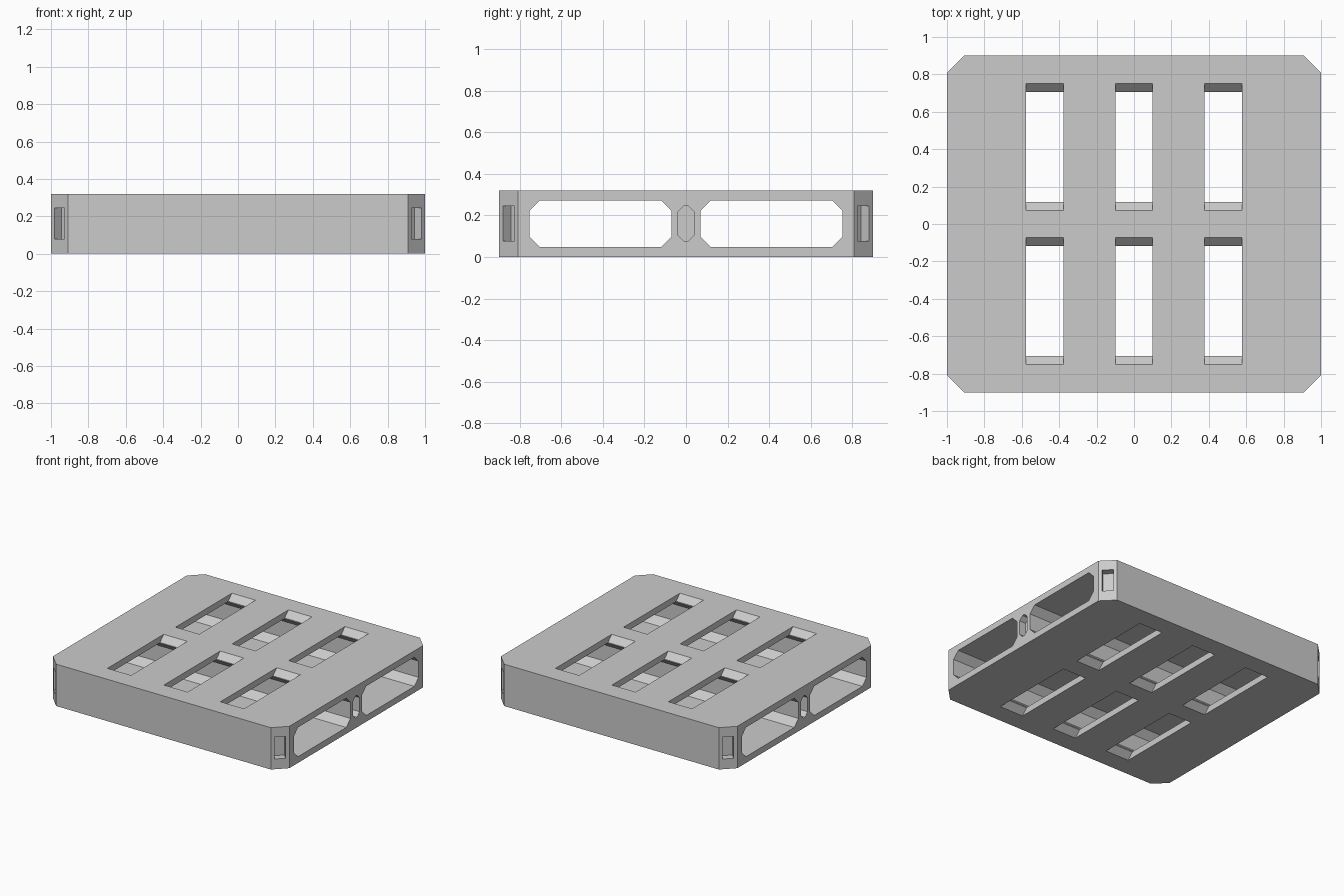
import bpy, bmesh
from mathutils import Matrix, Vector
from math import radians

if "Cube" in bpy.data.objects:
    bpy.data.objects.remove(bpy.data.objects["Cube"])

H = 0.32


def prism(name, pts, depth, place):
    """Extrude a closed 2D profile by depth; place maps (u, v, w) to world."""
    bm = bmesh.new()
    lo = [bm.verts.new(place(u, v, 0)) for u, v in pts]
    hi = [bm.verts.new(place(u, v, depth)) for u, v in pts]
    n = len(pts)
    bm.faces.new(lo)
    bm.faces.new(hi)
    for i in range(n):
        bm.faces.new((lo[i], lo[(i + 1) % n], hi[(i + 1) % n], hi[i]))
    bmesh.ops.recalc_face_normals(bm, faces=bm.faces)
    mesh = bpy.data.meshes.new(name)
    bm.to_mesh(mesh)
    bm.free()
    obj = bpy.data.objects.new(name, mesh)
    bpy.context.collection.objects.link(obj)
    return obj


def octagon(a0, a1, b0, b1, c):
    """Rectangle with its four corners cut off by c."""
    return [(a0 + c, b0), (a1 - c, b0), (a1, b0 + c), (a1, b1 - c),
            (a1 - c, b1), (a0 + c, b1), (a0, b1 - c), (a0, b0 + c)]


def cut(target, cutter):
    mod = target.modifiers.new("cut", 'BOOLEAN')
    mod.operation = 'DIFFERENCE'
    mod.solver = 'EXACT'
    mod.object = cutter
    bpy.context.view_layer.objects.active = target
    bpy.ops.object.modifier_apply(modifier=mod.name)
    bpy.data.objects.remove(cutter, do_unlink=True)


# Main slab with chamfered vertical corners
slab = prism("slab", octagon(-1, 1, -0.9, 0.9, 0.092), H,
             lambda u, v, w: (u, v, w))

# Two long tunnels running from side to side
for s in (-1, 1):
    cut(slab, prism("tunnel_cutter", octagon(0.07, 0.753, 0.048, 0.272, 0.05), 2.4,
                    lambda u, v, w: (w - 1.2, s * u, v)))

# Six slots through both plates, with ends sloping in towards the tunnels
e = 0.045
y0, y1, zt, zb = 0.072, 0.752, H + e, -e
slot = [(y0 - e, zb), (y1 + e, zb), (y1 - e, e), (y1 - e, H - e),
        (y1 + e, zt), (y0 - e, zt), (y0 + e, H - e), (y0 + e, e)]
for s in (-1, 1):
    for x in (-0.478, 0, 0.478):
        cut(slab, prism("slot_cutter", slot, 0.2,
                        lambda u, v, w: (x - 0.1 + w, s * u, v)))

# Octagonal pockets in the middle of each open side
for s in (-1, 1):
    cut(slab, prism("side_pocket_cutter", octagon(-0.041, 0.041, 0.077, 0.245, 0.03), 0.155,
                    lambda u, v, w: (s * (0.945 + w), u, v)))

# Rectangular pockets in the four corner chamfers
rect = [(-0.039, 0.078), (0.039, 0.078), (0.039, 0.245), (-0.039, 0.245)]
k = 0.5 ** 0.5
for sx in (-1, 1):
    for sy in (-1, 1):
        cut(slab, prism("corner_pocket_cutter", rect, 0.155,
                        lambda u, v, w: (sx * (0.954 + (w - 0.055 + u) * k),
                                         sy * (0.854 + (w - 0.055 - u) * k), v)))
